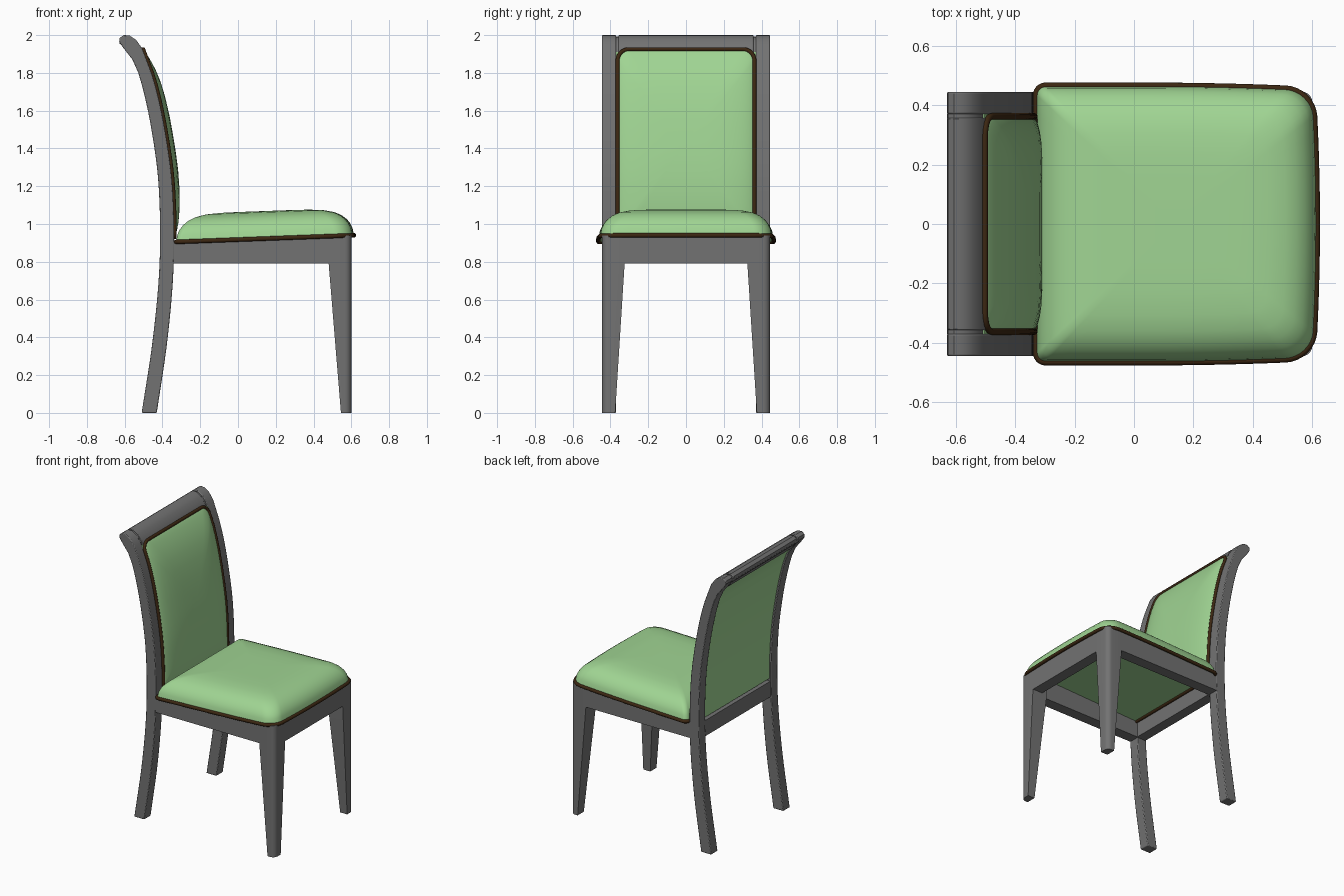
import bpy, bmesh, math
from mathutils import Vector

if "Cube" in bpy.data.objects:
    bpy.data.objects.remove(bpy.data.objects["Cube"], do_unlink=True)


def material(name, rgb):
    m = bpy.data.materials.new(name)
    m.use_nodes = True
    m.diffuse_color = (*rgb, 1)
    m.node_tree.nodes["Principled BSDF"].inputs["Base Color"].default_value = (*rgb, 1)
    return m


GREY = material("grey_wood", (0.17, 0.17, 0.17))
GREEN = material("green_fabric", (0.35, 0.66, 0.29))
BROWN = material("dark_brown_piping", (0.045, 0.02, 0.006))


def finish(obj, mat, angle=35, bevel=0):
    obj.data.materials.append(mat)
    bpy.ops.object.select_all(action="DESELECT")
    obj.select_set(True)
    bpy.context.view_layer.objects.active = obj
    if bevel:
        mod = obj.modifiers.new("soft_edges", "BEVEL")
        mod.width, mod.segments, mod.limit_method = bevel, 2, "ANGLE"
        mod.angle_limit = math.radians(50)
    if obj.type == "CURVE":
        bpy.ops.object.convert(target="MESH")
    bpy.ops.object.shade_smooth_by_angle(angle=math.radians(angle))


def loft(name, rings, mat, angle=35, bevel=0, cap_first=True):
    """Skin a stack of closed rings that share one point count."""
    bm = bmesh.new()
    loops = [[bm.verts.new(p) for p in ring] for ring in rings]
    n = len(rings[0])
    for a, b in zip(loops, loops[1:]):
        for i in range(n):
            j = (i + 1) % n
            bm.faces.new((a[i], a[j], b[j], b[i]))
    if cap_first:
        bm.faces.new(loops[0])
    bm.faces.new(loops[-1])
    bmesh.ops.recalc_face_normals(bm, faces=bm.faces)
    mesh = bpy.data.meshes.new(name)
    bm.to_mesh(mesh)
    bm.free()
    obj = bpy.data.objects.new(name, mesh)
    bpy.context.collection.objects.link(obj)
    finish(obj, mat, angle, bevel)


def prism(name, profile, y0, y1, mat, bevel=0):
    """Extrude an (x, z) profile across y."""
    loft(name, [[(x, y, z) for x, z in profile] for y in (y0, y1)], mat, bevel=bevel)


def piping(name, points, radius=0.012):
    cu = bpy.data.curves.new(name, "CURVE")
    cu.dimensions = "3D"
    cu.bevel_depth, cu.bevel_resolution = radius, 3
    sp = cu.splines.new("POLY")
    sp.points.add(len(points) - 1)
    for p, co in zip(sp.points, points):
        p.co = (*co, 1)
    sp.use_cyclic_u = True
    obj = bpy.data.objects.new(name, cu)
    bpy.context.collection.objects.link(obj)
    finish(obj, BROWN, 60)


def rounded(a0, a1, half, r_lo, r_hi, steps=8, fill=14):
    """Rounded rectangle in (a, y) with separate radii at each end of a."""
    corners = [(a1, half, r_hi, 0), (a0, half, r_lo, 1), (a0, -half, r_lo, 2), (a1, -half, r_hi, 3)]
    arcs = []
    for a, y, r, q in corners:
        ca, cy = a - math.copysign(r, a - (a0 + a1) / 2), y - math.copysign(r, y)
        arcs.append([Vector((ca + r * math.cos(t), cy + r * math.sin(t)))
                     for t in ((q + k / steps) * math.pi / 2 for k in range(steps + 1))])
    pts = []
    for arc, nxt in zip(arcs, arcs[1:] + arcs[:1]):
        pts += arc + [arc[-1].lerp(nxt[0], k / fill) for k in range(1, fill)]
    return pts


def smooth_curve(keys):
    """Cubic interpolation of x along z through (z, x) keys."""
    def slope(i):
        a, b = keys[max(i - 1, 0)], keys[min(i + 1, len(keys) - 1)]
        return (b[1] - a[1]) / (b[0] - a[0])

    def f(z):
        i = max(k for k in range(len(keys) - 1) if k == 0 or keys[k][0] <= z)
        (z0, x0), (z1, x1) = keys[i], keys[i + 1]
        h = z1 - z0
        t = (z - z0) / h
        return ((2*t**3 - 3*t*t + 1) * x0 + (t**3 - 2*t*t + t) * h * slope(i)
                + (3*t*t - 2*t**3) * x1 + (t**3 - t*t) * h * slope(i + 1))
    return f


front_x = smooth_curve([(0, -.43), (.4, -.372), (.8, -.34), (1.2, -.347), (1.5, -.387),
                        (1.75, -.442), (1.93, -.507)])
back_x = smooth_curve([(0, -.51), (.4, -.45), (.8, -.415), (1.2, -.42), (1.5, -.458),
                       (1.74, -.51), (1.86, -.553), (1.94, -.613)])
TOP_CAP = [(-.629, 1.965), (-.626, 1.985), (-.605, 2), (-.575, 1.998), (-.54, 1.975)]


def spaced(a, b, n):
    return [a + (b - a) * i / n for i in range(n + 1)]


def back_profile(z0, n, inset=0.0):
    return ([(back_x(z) + inset, z) for z in spaced(z0, 1.94, n)]
            + [(x, z - inset) for x, z in TOP_CAP]
            + [(front_x(z) - inset, z) for z in spaced(1.93, z0, n)])


def seat_z(x):
    return .9174 + .037 * x


# Back posts, curved from foot to scrolled top
for side, s in (("left", 1), ("right", -1)):
    prism(side + "_back_post", back_profile(0, 28), s * .37, s * .445, GREY, .005)

# Top rail with a thin recessed joint at each post
prism("top_rail", back_profile(1.9, 4), -.357, .357, GREY, .004)
prism("top_rail_core", back_profile(1.9, 4, .008), -.372, .372, GREY)

# Upholstered back panel, set in slightly from the rear of the posts
panel = ([(back_x(z) + .012, z) for z in spaced(.92, 1.91, 16)]
         + [(front_x(z) - .003, z) for z in spaced(1.91, .92, 16)])
prism("back_panel", panel, -.371, .371, GREEN)

# Domed back cushion and its piping
SCALES = (1, .985, .96, .92, .86, .78, .66, .5, .3, .1)
outline = rounded(.93, 1.925, .362, .03, .06)
mid = Vector((1.43, 0))
rings = []
for s in SCALES:
    ring = [mid + (p - mid) * s for p in outline]
    rings.append([(front_x(z) + .038 * (1 - s**4) ** .7, y, z) for z, y in ring])
loft("back_cushion", rings, GREEN, 60, cap_first=False)
piping("back_piping", [(front_x(z) + .003, y, z) for z, y in outline], .011)

# Front legs, tapered on the inner sides with a rounded outer corner
def leg_section(z, x_in, y_in, s):
    r, cx, cy = .035, .565, .41
    arc = [(cx + r * math.cos(t), cy + r * math.sin(t)) for t in spaced(0, math.pi / 2, 6)]
    pts = [(x_in, y_in), (.6, y_in)] + arc + [(x_in, .445)]
    return [(x, s * y, seat_z(x) if z is None else z) for x, y in pts]


for side, s in (("left", 1), ("right", -1)):
    loft(side + "_front_leg", [leg_section(0, .545, .375, s), leg_section(.79, .48, .325, s),
                               leg_section(None, .48, .325, s)], GREY)

# Seat frame rails, topped along the slope of the seat
def rail(name, x0, x1, y0, y1):
    prism(name, [(x0, .79), (x1, .79), (x1, seat_z(x1)), (x0, seat_z(x0))], y0, y1, GREY)


rail("left_seat_rail", -.36, .5, .365, .444)
rail("right_seat_rail", -.36, .5, -.444, -.365)
rail("front_seat_rail", .52, .599, -.34, .34)
rail("back_seat_rail", -.408, -.335, -.372, .372)

# Domed seat cushion, bowed at the front, and its piping
def bow(p):
    x, y = p
    taper = 1 - .03 * (max(0, x - .05) / .55) ** 2
    return Vector((x + max(0, x) / .6 * .014 * (1 - (y / .464) ** 2), y * taper))


seat_outline = [bow(p) for p in rounded(-.328, .6, .464, .03, .09)]
mid = Vector((.14, 0))
rings = []
for s in SCALES:
    ring = [mid + (p - mid) * s for p in seat_outline]
    rings.append([(x, y, seat_z(x) + .146 * (1 - s**6) ** .55) for x, y in ring])
loft("seat_cushion", rings, GREEN, 60)
piping("seat_piping", [(x, y, seat_z(x)) for x, y in seat_outline])
